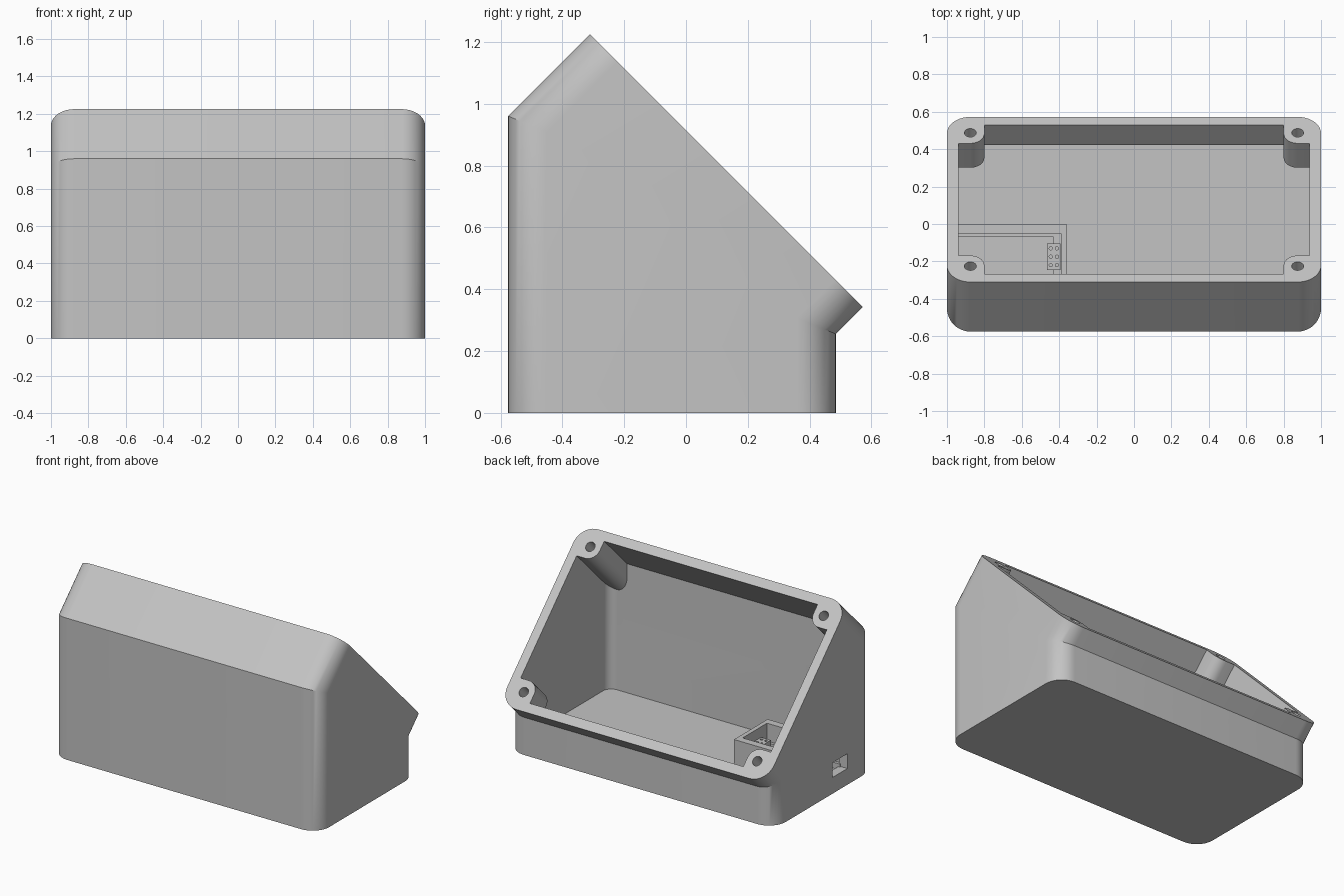
import bpy, bmesh, math
from mathutils import Vector

cube = bpy.data.objects.get("Cube")
if cube:
    bpy.data.objects.remove(cube, do_unlink=True)

# One matte grey for everything
grey = bpy.data.materials.new("plain grey")
grey.use_nodes = True
colour = (0.55, 0.55, 0.55, 1)
grey.diffuse_color = colour
grey.node_tree.nodes["Principled BSDF"].inputs["Base Color"].default_value = colour

FRONT, BACK = -0.575, 0.485          # base footprint
FRONT_BEND, BACK_BEND = 0.96, 0.255  # heights where the walls lean over
K = math.sqrt(0.5)
MITRE = math.sqrt(2) - 1
NORMAL = Vector((0, K, K))           # direction the open face looks
RIM = {-1: Vector((0, -0.31, 1.225)), 1: Vector((0, 0.5725, 0.3425))}


def on_slope(side, x, t, depth):
    """Point t in from the upper (-1) or lower (1) rim edge, sunk by depth."""
    return RIM[side] + Vector((x, -side * t * K, side * t * K)) - NORMAL * depth


def loft(name, rings):
    bm = bmesh.new()
    loops = [[bm.verts.new(p) for p in ring] for ring in rings]
    n = len(loops[0])
    for a, b in zip(loops, loops[1:]):
        for i in range(n):
            j = (i + 1) % n
            bm.faces.new((a[i], a[j], b[j], b[i]))
    bm.faces.new(loops[0])
    bm.faces.new(loops[-1])
    bmesh.ops.recalc_face_normals(bm, faces=bm.faces)
    mesh = bpy.data.meshes.new(name)
    bm.to_mesh(mesh)
    bm.free()
    mesh.materials.append(grey)
    obj = bpy.data.objects.new(name, mesh)
    bpy.context.collection.objects.link(obj)
    return obj


def box(name, x0, x1, y0, y1, z0, z1):
    return loft(name, [[(x0, y0, z), (x1, y0, z), (x1, y1, z), (x0, y1, z)]
                       for z in (z0, z1)])


def cut(target, cutter):
    mod = target.modifiers.new("cut", "BOOLEAN")
    mod.operation = "DIFFERENCE"
    mod.solver = "EXACT"
    mod.object = cutter
    bpy.context.view_layer.objects.active = target
    bpy.ops.object.modifier_apply(modifier=mod.name)
    bpy.data.objects.remove(cutter, do_unlink=True)


def shell(name, inset, radius, floor, lift):
    """Rounded body: upright at the base, bent square to the sloping face."""
    base, bend, rim = [], [], []
    steps = 10
    for sx, side, flip in ((1, 1, 0), (-1, 1, 1), (-1, -1, 0), (1, -1, 1)):
        for i in range(steps + 1):
            a = math.pi / 2 * (steps - i if flip else i) / steps
            x = sx * (1 - inset - radius + radius * math.cos(a))
            t = inset + radius - radius * math.sin(a)
            y = BACK - t if side > 0 else FRONT + t
            z = BACK_BEND + MITRE * t if side > 0 else FRONT_BEND - MITRE * t
            base.append((x, y, floor))
            bend.append((x, y, z))
            rim.append(on_slope(side, x, t, -lift))
    return loft(name, [base, bend, rim])


def slope_prism(name, side, outline, top, bottom):
    return loft(name, [[on_slope(side, x, t, d) for x, t in outline]
                       for d in (top, bottom)])


def circle(cx, cy, r, n):
    return [(cx + r * math.cos(2 * math.pi * i / n),
             cy + r * math.sin(2 * math.pi * i / n)) for i in range(n)]


# Hollow case, leaving a rounded screw boss in each corner
case = shell("case", 0, 0.125, 0, 0)
cavity = shell("cavity", 0.062, 0.06, 0.06, 0.1)
for sx in (-1, 1):
    for side, length in ((-1, 0.75), (1, 0.184)):
        arc = [(0.875 - 0.075 * math.sin(a), 0.125 + 0.075 * math.cos(a))
               for a in (math.pi / 2 * i / 8 for i in range(9))]
        outline = [(1.1, -0.1), (1.1, 0.2)] + arc + [(0.8, -0.1)]
        boss = slope_prism("boss", side, [(sx * x, t) for x, t in outline],
                           -0.2, length)
        cut(cavity, boss)
cut(case, cavity)

# Screw holes
for sx in (-1, 1):
    for side in (-1, 1):
        hole = slope_prism("screw_hole", side,
                           circle(sx * 0.875, 0.12, 0.032, 24), -0.05, 0.15)
        cut(case, hole)

# Cable port through the right wall
cut(case, box("port", -1.1, -0.9, -0.3, -0.14, 0.11, 0.21))

# Walled tray for the circuit board, with a stepped pocket
tray = box("board_tray", -0.95, -0.36, -0.36, 0, 0.05, 0.25)
cut(tray, box("pocket", -1.1, -0.39, -0.31, -0.05, 0.13, 0.4))
cut(tray, box("lower_pocket", -1.1, -0.43, -0.29, -0.07, 0.09, 0.3))

# Pin header with six sockets
header = box("pin_header", -0.465, -0.392, -0.245, -0.105, 0.08, 0.18)
for px in (-0.445, -0.412):
    for py in (-0.22, -0.175, -0.13):
        ring = circle(px, py, 0.009, 10)
        cut(header, loft("socket", [[(x, y, z) for x, y in ring]
                                    for z in (0.15, 0.2)]))

# Smooth the rounded corners, keep the edges crisp
bpy.ops.object.select_all(action="DESELECT")
for obj in (case, tray, header):
    obj.select_set(True)
bpy.context.view_layer.objects.active = case
bpy.ops.object.shade_smooth_by_angle(angle=math.radians(30))
